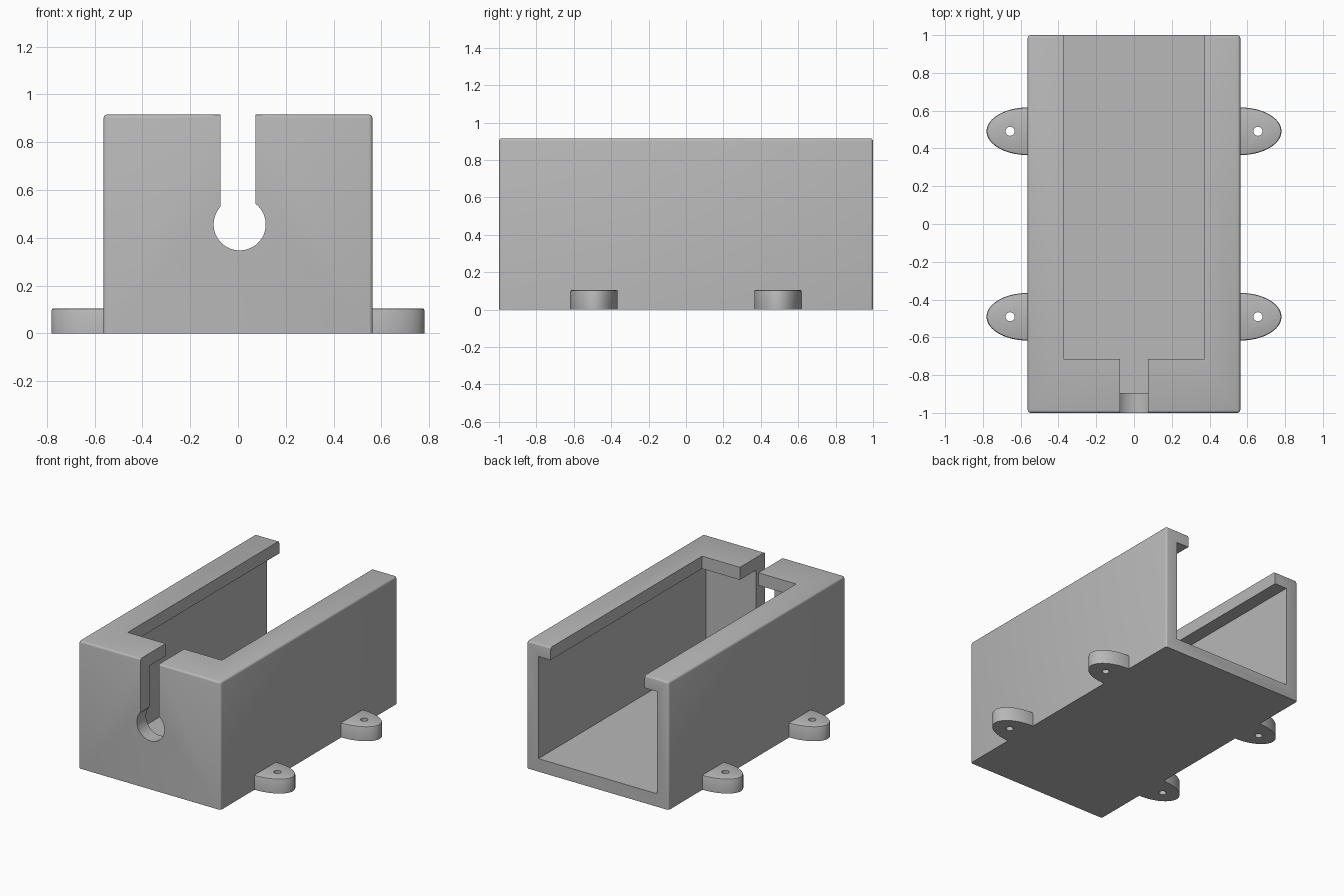
import bpy, bmesh, math
from mathutils import Matrix, Vector

if "Cube" in bpy.data.objects:
    bpy.data.objects.remove(bpy.data.objects["Cube"], do_unlink=True)

W, H, WALL, LIP = 0.5625, 0.915, 0.093, 0.09

grey = bpy.data.materials.new("plain grey")
grey.use_nodes = True
grey.diffuse_color = (0.48, 0.48, 0.48, 1)
grey.node_tree.nodes["Principled BSDF"].inputs["Base Color"].default_value = grey.diffuse_color


def make_object(name, bm):
    bmesh.ops.recalc_face_normals(bm, faces=bm.faces)
    mesh = bpy.data.meshes.new(name)
    bm.to_mesh(mesh)
    bm.free()
    mesh.materials.append(grey)
    ob = bpy.data.objects.new(name, mesh)
    bpy.context.collection.objects.link(ob)
    return ob


def box(lo, hi):
    lo, hi = Vector(lo), Vector(hi)
    bm = bmesh.new()
    bmesh.ops.create_cube(bm, size=1)
    for v in bm.verts:
        v.co = (lo + hi) / 2 + v.co * (hi - lo)
    return bm


def cylinder(centre, radius, depth, axis="Z", sides=48):
    turn = Matrix.Rotation(math.pi / 2, 4, "X") if axis == "Y" else Matrix()
    bm = bmesh.new()
    bmesh.ops.create_cone(bm, cap_ends=True, segments=sides, radius1=radius, radius2=radius,
                          depth=depth, matrix=Matrix.Translation(centre) @ turn)
    return bm


def cut(ob, cutters):
    # Subtract each cutter, then bake the result and drop the helpers
    for bm in cutters:
        tool = make_object("cutter", bm)
        tool.hide_render = True
        mod = ob.modifiers.new("cut", "BOOLEAN")
        mod.operation, mod.solver, mod.object = "DIFFERENCE", "EXACT", tool
    bpy.context.view_layer.update()
    baked = bpy.data.meshes.new_from_object(ob.evaluated_get(bpy.context.evaluated_depsgraph_get()))
    for mod in list(ob.modifiers):
        bpy.data.objects.remove(mod.object, do_unlink=True)
    ob.modifiers.clear()
    ob.data = baked


def smooth(ob):
    bpy.ops.object.select_all(action="DESELECT")
    ob.select_set(True)
    bpy.context.view_layer.objects.active = ob
    bpy.ops.object.shade_smooth_by_angle(angle=math.radians(30))


# Housing: softened block, hollowed from the back
block = box((-W, -1, 0), (W, 1, H))
soft = [e for e in block.edges if max(v.co.z for v in e.verts) > 0.1]
bmesh.ops.bevel(block, geom=soft, offset=0.015, segments=3, profile=0.5, affect="EDGES")
housing = make_object("housing", block)
cut(housing, [
    box((-W + WALL, -0.895, WALL), (W - WALL, 1.2, H - LIP)),   # cavity
    box((-0.373, -0.715, 0.5), (0.373, 1.2, 1.2)),              # top opening
    box((-0.073, -1.2, 0.456), (0.073, -0.6, 1.2)),             # cable slot
    cylinder((0.007, -1, 0.456), 0.109, 0.4, "Y"),              # cable hole
])
smooth(housing)

# Mounting tabs: half ellipses with a screw hole
for side, side_name in ((1, "left"), (-1, "right")):
    for y, end_name in ((-0.491, "front"), (0.491, "back")):
        bm = bmesh.new()
        steps = 32
        ring = []
        for i in range(steps + 1):
            a = math.pi * (i / steps - 0.5)
            ring.append(bm.verts.new((side * (W + 0.218 * math.cos(a)), y + 0.126 * math.sin(a), 0)))
        base = bm.faces.new(ring)
        top = bmesh.ops.extrude_face_region(bm, geom=[base])["geom"]
        for v in top:
            if isinstance(v, bmesh.types.BMVert):
                v.co.z = 0.105
        rim = [e for e in bm.edges if all(v.co.z > 0.1 for v in e.verts)
               and any(abs(v.co.x) > W + 0.001 for v in e.verts)]
        bmesh.ops.bevel(bm, geom=rim, offset=0.01, segments=2, profile=0.5, affect="EDGES")
        tab = make_object(f"{end_name}_{side_name}_mounting_tab", bm)
        cut(tab, [cylinder((side * 0.656, y, 0.05), 0.024, 0.4, sides=32)])
        smooth(tab)
